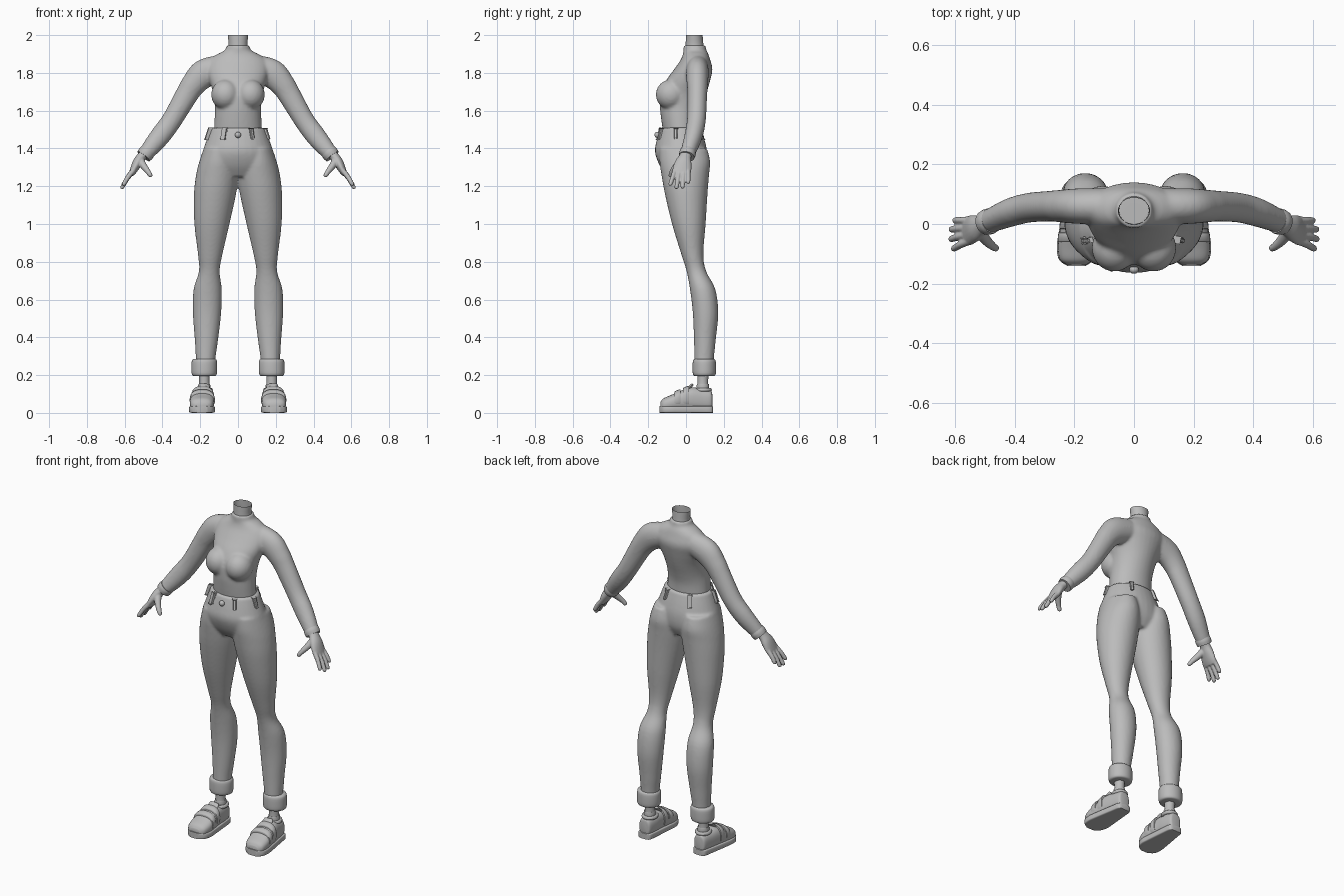
import bpy, bmesh, math
from mathutils import Vector

if "Cube" in bpy.data.objects:
    bpy.data.objects.remove(bpy.data.objects["Cube"])

grey = bpy.data.materials.new("plain_grey")
grey.use_nodes = True
grey.diffuse_color = (0.5, 0.5, 0.5, 1)
grey.node_tree.nodes["Principled BSDF"].inputs["Base Color"].default_value = (0.5, 0.5, 0.5, 1)


def spline(rows, steps=5):
    """Smooth interpolation through rows of numbers."""
    out = []
    for i in range(len(rows) - 1):
        quad = [rows[max(i - 1, 0)], rows[i], rows[i + 1], rows[min(i + 2, len(rows) - 1)]]
        for k in range(steps):
            t = k / steps
            out.append([b + t / 2 * (c - a + t * (2 * a - 5 * b + 4 * c - d + t * (3 * (b - c) + d - a)))
                        for a, b, c, d in zip(*quad)])
    return out + [list(rows[-1])]


def skin(bm, rings, caps=True):
    """Bridge rings of points into a tube."""
    loops = [[bm.verts.new(p) for p in ring] for ring in rings]
    for a, b in zip(loops, loops[1:]):
        for i in range(len(a)):
            j = (i + 1) % len(a)
            bm.faces.new((a[i], a[j], b[j], b[i]))
    if caps:
        bm.faces.new(loops[0])
        bm.faces.new(loops[-1])


def circle(n=32, power=2):
    for i in range(n):
        c, s = math.cos(i * math.tau / n), math.sin(i * math.tau / n)
        yield math.copysign(abs(c) ** (2 / power), c), math.copysign(abs(s) ** (2 / power), s)


def stack(bm, rows, axis="z", power=2, steps=5, caps=True):
    """Sections along an axis: (position, low x, high x, low other, high other)."""
    rings = []
    for p, x0, x1, q0, q1 in spline(rows, steps):
        pts = [((x0 + x1) / 2 + c * (x1 - x0) / 2, (q0 + q1) / 2 + s * (q1 - q0) / 2)
               for c, s in circle(power=power)]
        rings.append([(x, q, p) if axis == "z" else (x, p, q) for x, q in pts])
    skin(bm, rings, caps)


def limb(bm, rows, n=20):
    """Tube along a path: (x, y, z, depth radius, thickness radius)."""
    path = spline(rows)
    rings = []
    for i, (x, y, z, ru, rv) in enumerate(path):
        t = Vector(path[min(i + 1, len(path) - 1)][:3]) - Vector(path[max(i - 1, 0)][:3])
        t.normalize()
        u = Vector((0, 1, 0))
        u = (u - t * u.dot(t)).normalized()
        v = t.cross(u)
        rings.append([Vector((x, y, z)) + u * c * ru + v * s * rv for c, s in circle(n)])
    skin(bm, rings)


def ball(bm, centre, size):
    made = bmesh.ops.create_uvsphere(bm, u_segments=24, v_segments=16, radius=1)["verts"]
    for v in made:
        v.co = Vector(centre) + Vector([a * b for a, b in zip(v.co, size)])


def mirror(bm):
    copy = bmesh.ops.duplicate(bm, geom=bm.verts[:] + bm.edges[:] + bm.faces[:])["geom"]
    for v in copy:
        if isinstance(v, bmesh.types.BMVert):
            v.co.x *= -1


def finish(name, bm, voxel=0, smooth=6):
    bmesh.ops.recalc_face_normals(bm, faces=bm.faces)
    mesh = bpy.data.meshes.new(name)
    bm.to_mesh(mesh)
    bm.free()
    obj = bpy.data.objects.new(name, mesh)
    bpy.context.collection.objects.link(obj)
    mesh.materials.append(grey)
    bpy.ops.object.select_all(action="DESELECT")
    obj.select_set(True)
    bpy.context.view_layer.objects.active = obj
    if voxel:
        mesh.shade_smooth()
        fuse = obj.modifiers.new("fuse", "REMESH")
        fuse.mode, fuse.voxel_size, fuse.use_smooth_shade = "VOXEL", voxel, True
        relax = obj.modifiers.new("relax", "SMOOTH")
        relax.factor, relax.iterations = 0.5, smooth
    else:
        bpy.ops.object.shade_smooth_by_angle(angle=math.radians(40))
    return obj


# Sweater: sleeves and chest mirrored, then fused with the torso
bm = bmesh.new()
limb(bm, [(.10, .06, 1.825, .06, .07), (.18, .06, 1.795, .06, .077), (.235, .06, 1.74, .056, .066),
          (.275, .06, 1.678, .052, .06), (.35, .055, 1.55, .05, .054), (.41, .04, 1.468, .048, .054),
          (.465, .018, 1.40, .042, .046), (.495, .005, 1.365, .038, .038)])
ball(bm, (.066, -.08, 1.685), (.076, .08, .08))
mirror(bm)
torso = [(1.49, .128, -.122, .066), (1.56, .124, -.132, .07), (1.62, .122, -.138, .085),
         (1.69, .13, -.135, .108), (1.76, .152, -.105, .128), (1.82, .165, -.062, .14),
         (1.87, .15, -.028, .128), (1.9, .108, -.016, .118), (1.92, .07, -.014, .108),
         (1.945, .06, -.014, .104)]
stack(bm, [(z, -r, r, a, b) for z, r, a, b in torso])
finish("sweater", bm, .008)

# Sleeve cuffs
bm = bmesh.new()
limb(bm, [(.478, .011, 1.385, .042, .042), (.488, .008, 1.373, .044, .044), (.5, .004, 1.358, .041, .041)])
mirror(bm)
finish("sleeve_cuffs", bm)

# Neck: open tube
bm = bmesh.new()
stack(bm, [(1.92, -.056, .056, -.004, .096), (1.95, -.05, .05, -.002, .092),
           (2.0, -.054, .054, .0, .088)], caps=False)
finish("neck", bm)

# Hands: palm, four fingers and thumb
bm = bmesh.new()
limb(bm, [(.485, .008, 1.385, .03, .026), (.51, -.004, 1.357, .032, .025), (.532, -.014, 1.325, .044, .026),
          (.553, -.022, 1.285, .05, .02), (.566, -.024, 1.262, .046, .014)])
for y0, y1, z1 in [(-.058, -.082, 1.212), (-.035, -.05, 1.195), (-.012, -.018, 1.197), (.012, .012, 1.222)]:
    x1 = .61 + (1.2 - z1) * .5
    limb(bm, [(.553, y0, 1.285, .013, .014), ((.553 + x1) / 2 + .004, (y0 + y1) / 2, (1.285 + z1) / 2, .012, .013),
              (x1, y1, z1, .011, .011), (x1 + .004, y1, z1 - .009, .005, .005)], 12)
limb(bm, [(.52, -.02, 1.34, .022, .022), (.498, -.052, 1.305, .018, .018), (.475, -.074, 1.275, .014, .014),
          (.462, -.082, 1.255, .011, .011), (.459, -.084, 1.249, .005, .005)], 14)
mirror(bm)
finish("hands", bm, .004, 4)

# Trousers: legs mirrored, then fused with the hips
bm = bmesh.new()
stack(bm, [(1.40, .02, .182, -.14, .112), (1.33, .004, .205, -.14, .128), (1.26, -.003, .222, -.13, .122),
           (1.16, .01, .233, -.112, .114), (1.0, .045, .231, -.074, .104), (.84, .082, .212, -.025, .092),
           (.75, .097, .207, .003, .107), (.655, .086, .235, .021, .155), (.53, .089, .239, .036, .171),
           (.39, .105, .229, .042, .158), (.29, .119, .223, .044, .148), (.24, .12, .222, .045, .147)])
mirror(bm)
hips = [(1.51, .142, -.136, .078), (1.44, .168, -.156, .1), (1.38, .188, -.164, .112),
        (1.31, .198, -.14, .108), (1.25, .17, -.1, .08)]
stack(bm, [(z, -r, r, a, b) for z, r, a, b in hips])
finish("trousers", bm, .008)

# Rolled trouser cuffs
bm = bmesh.new()
stack(bm, [(.195, .125, .232, .048, .146), (.203, .113, .244, .037, .157), (.24, .11, .246, .035, .159),
           (.277, .112, .244, .037, .157), (.286, .122, .234, .046, .148)], steps=3)
mirror(bm)
finish("trouser_cuffs", bm)

# Belt loops around the waistband, and the button
bm = bmesh.new()
for degrees in (28, 78, 150):
    a = math.radians(degrees)
    out = Vector((math.sin(a), -math.cos(a), 0))
    top = Vector((.145 * out.x, -.03 + .11 * out.y, 1.508))
    low = Vector((.165 * out.x, -.028 + .128 * out.y, 1.448))
    side = Vector((-out.y, out.x, 0)) * .009
    skin(bm, [[p - side - out * .008, p + side - out * .008, p + side + out * .011, p - side + out * .011]
              for p in (top, low)])
mirror(bm)
bmesh.ops.bevel(bm, geom=bm.edges[:], offset=.004, segments=2, affect="EDGES")
finish("belt_loops", bm)
bm = bmesh.new()
ball(bm, (0, -.153, 1.472), (.016, .014, .016))
finish("waist_button", bm)

# Ankles
bm = bmesh.new()
stack(bm, [(.09, .145, .212, .054, .124), (.15, .147, .21, .057, .121), (.16, .151, .206, .061, .117),
           (.25, .148, .21, .058, .122)], steps=4)
mirror(bm)
finish("ankles", bm)

# Shoe uppers, with padded collars
shoe = [(.139, .162, .204, .03, .1), (.13, .147, .219, .015, .118), (.08, .138, .23, .01, .128),
        (.03, .135, .24, .01, .134), (-.03, .128, .25, .01, .116), (-.08, .126, .255, .01, .094),
        (-.12, .138, .248, .01, .076), (-.136, .16, .226, .015, .056)]
bm = bmesh.new()
stack(bm, shoe, "y", 2.5)
skin(bm, [[(.178 + c * (.036 + .009 * u), .088 + s * (.04 + .009 * u), .122 + .011 * w)
           for c, s in circle()] for u, w in [*circle(12), (1, 0)]], caps=False)
mirror(bm)
finish("shoe_uppers", bm)

# Soles
bm = bmesh.new()
stack(bm, [(.143, .158, .208, 0, .034), (.132, .142, .224, 0, .036), (.08, .135, .234, 0, .036),
           (-.03, .125, .253, 0, .036), (-.08, .122, .259, 0, .036), (-.12, .135, .251, 0, .036),
           (-.141, .163, .223, 0, .036)], "y", 7)
mirror(bm)
finish("shoe_soles", bm)

# Two straps and a tongue on each shoe
bm = bmesh.new()
for y, x0, x1, top in [(-.045, .124, .254, .116), (.0, .127, .248, .134)]:
    stack(bm, [(y - .016, x0, x1, .02, top - .006), (y - .012, x0 - .002, x1 + .002, .02, top),
               (y + .012, x0, x1, .02, top + .009), (y + .016, x0 + .003, x1 - .003, .02, top + .006)],
          "y", 2.5, 2)
limb(bm, [(.182, .0, .115, .01, .032), (.181, .022, .138, .009, .032), (.18, .036, .152, .006, .026)])
mirror(bm)
finish("shoe_straps", bm)
